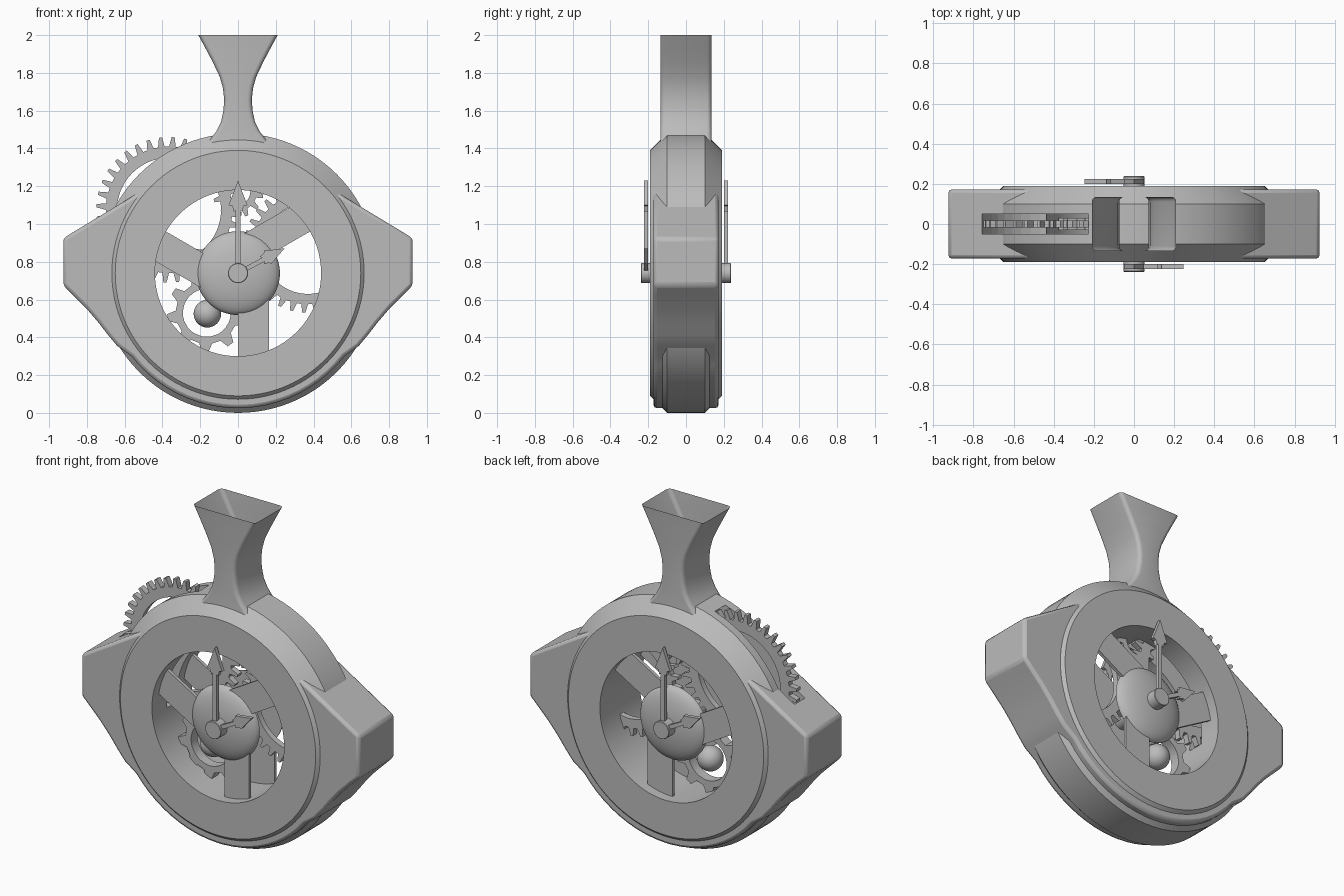
import bpy, bmesh
from math import sin, cos, pi, radians
from mathutils import Matrix, Vector

if "Cube" in bpy.data.objects:
    bpy.data.objects.remove(bpy.data.objects["Cube"])

CZ = 0.74          # height of the dial centre
GREY = (0.5, 0.5, 0.5, 1)
mat = bpy.data.materials.new("plain grey")
mat.use_nodes = True
mat.diffuse_color = GREY
mat.node_tree.nodes["Principled BSDF"].inputs["Base Color"].default_value = GREY


def finish(name, bm, smooth=True, fix=True):
    if fix:
        bmesh.ops.recalc_face_normals(bm, faces=bm.faces)
    mesh = bpy.data.meshes.new(name)
    bm.to_mesh(mesh)
    bm.free()
    mesh.materials.append(mat)
    ob = bpy.data.objects.new(name, mesh)
    bpy.context.collection.objects.link(ob)
    if smooth:
        bpy.ops.object.select_all(action='DESELECT')
        ob.select_set(True)
        bpy.context.view_layer.objects.active = ob
        bpy.ops.object.shade_smooth_by_angle(angle=radians(30))
    return ob


def polar(r, a, cx=0, cz=0):
    return cx + r * cos(a), cz + r * sin(a)


def loft(bm, loops, closed=False):
    """Skin quads between equal loops of points."""
    rows = [[bm.verts.new(p) for p in loop] for loop in loops]
    n = len(rows[0])
    pairs = list(zip(rows, rows[1:])) + ([(rows[-1], rows[0])] if closed else [])
    for a, b in pairs:
        for i in range(n):
            j = (i + 1) % n
            bm.faces.new((a[i], a[j], b[j], b[i]))
    return rows


def lathe(name, profile, steps=96, closed=True):
    """Revolve (radius, y) points about the dial axis."""
    bm = bmesh.new()
    rows = loft(bm, [[(polar(r, 2 * pi * i / steps)[0], y, polar(r, 2 * pi * i / steps, 0, CZ)[1])
                      for i in range(steps)] for r, y in profile], closed)
    if not closed:
        bm.faces.new(rows[0])
        bm.faces.new(rows[-1])
    return finish(name, bm)


def prism(name, pts, y0, y1, smooth=False):
    """Extrude an outline in x and z from y0 to y1."""
    bm = bmesh.new()
    rows = loft(bm, [[(x, y, z) for x, z in pts] for y in (y0, y1)])
    for row in rows:
        bm.faces.new(row)
    return finish(name, bm, smooth)


def gear(name, cx, cz, root, tip, hole, teeth, half=0.018):
    step = 2 * pi / teeth
    shape = [(root, 0), (root, 0.4), (tip, 0.55), (tip, 0.8)]
    outer = [(r, (i + f) * step) for i in range(teeth) for r, f in shape]
    bm = bmesh.new()
    def ring(y, r0=None):
        return [(x, y, z) for x, z in (polar(r0 or r, a, cx, cz) for r, a in outer)]
    loft(bm, [ring(-half), ring(half), ring(half, hole), ring(-half, hole)], closed=True)
    return finish(name, bm)


# Case ring with chamfered rims
case = lathe("case_ring", [(0.44, -0.19), (0.65, -0.19), (0.66, -0.18), (0.74, -0.1),
                           (0.74, 0.1), (0.66, 0.18), (0.65, 0.19), (0.44, 0.19)])

# Side lugs joined by a cradle under the ring
side = [(0.52, 1.17), (0.925, 0.925), (0.925, 0.675), (0.87, 0.62), (0.80, 0.55),
        (0.74, 0.48), (0.69, 0.415), (0.64, 0.355)]
arc = [polar(0.715, radians(a), 0, CZ) for a in range(-38, -89, -5)]
half = side + arc
outline = half + [(0, CZ - 0.715)] + [(-x, z) for x, z in reversed(half)]
inner = [polar(0.58, radians(a), 0, CZ) for a in range(-219, 40, 6)]
cradle = prism("side_lugs_and_cradle", outline + inner, -0.172, 0.172, smooth=True)
bevel = cradle.modifiers.new("soft edges", 'BEVEL')
bevel.width = 0.018
bevel.segments = 2
bevel.limit_method = 'ANGLE'
bevel.angle_limit = radians(40)

# Slot for the protruding gear
GX, GZ = -0.365, 1.075
cutter = prism("slot_cutter", [polar(0.395, 2 * pi * i / 48, GX, GZ) for i in range(48)], -0.05, 0.05)
cutter.hide_render = True
cutter.hide_viewport = True
for ob in (case, cradle):
    cut = ob.modifiers.new("slot", 'BOOLEAN')
    cut.operation = 'DIFFERENCE'
    cut.solver = 'EXACT'
    cut.object = cutter

# Flared open neck with rounded corners
bm = bmesh.new()
loops = []
for z, w in [(1.42, 0.17), (1.455, 0.142), (1.49, 0.115), (1.54, 0.09), (1.6, 0.077), (1.66, 0.073),
             (1.72, 0.08), (1.78, 0.097), (1.86, 0.135), (1.93, 0.172), (2.0, 0.21)]:
    loop = []
    for k, (sx, sy) in enumerate([(1, 1), (-1, 1), (-1, -1), (1, -1)]):
        for s in range(5):
            dx, dy = polar(0.025, (k + s / 4) * pi / 2)
            loop.append((sx * (w - 0.025) + dx, sy * 0.11 + dy, z))
    loops.append(loop)
loft(bm, loops)
finish("flared_neck", bm)

# Gear train
gear("protruding_gear", GX, GZ, 0.335, 0.385, 0.275, 36)
gear("right_gear", 0.37, 0.87, 0.295, 0.34, 0.24, 32)
gear("top_gear", 0.0, 1.17, 0.1, 0.135, 0.065, 12)
gear("balance_gear", -0.165, 0.53, 0.165, 0.21, 0.127, 9, 0.03)

# Balance ball
bm = bmesh.new()
bmesh.ops.create_uvsphere(bm, u_segments=32, v_segments=16, radius=0.073,
                          matrix=Matrix.Translation((-0.162, 0, 0.525)))
finish("balance_ball", bm)

# Both faces: domed hub, three spokes and hands, the back turned half round
for face, s in (("front", -1), ("back", 1)):
    dome = [(0.222 * cos(t), s * (0.11 + 0.07 * sin(t))) for t in [i * pi / 20 for i in range(10)]]
    lathe(face + "_hub_dome", dome, 64, closed=False)
    for k in range(3):
        turn = Matrix.Rotation(k * 2 * pi / 3, 2)
        pts = [turn @ Vector(p) for p in [(0, -0.1), (0.165, -0.1), (0.165, -0.46), (0, -0.46)]]
        prism(f"{face}_spoke_{k + 1}", [(x, z + CZ) for x, z in pts], s * 0.11, s * 0.13)
    for hand, length, deg, wide in (("minute", 0.49, 0, 0.05), ("hour", 0.28, -62, 0.04)):
        head = length - wide * 2.7
        right = [(0.012, 0), (0.012, head - 0.02), (0.022, head - 0.03), (0.03, head),
                 (wide, head + 0.005), (0.015, length - 0.04)]
        shape = right + [(0, length)] + [(-x, z) for x, z in reversed(right)]
        turn = Matrix.Rotation(radians(deg), 2)
        pts = [turn @ Vector(p) for p in shape]
        prism(f"{face}_{hand}_hand", [(-s * x, z + CZ) for x, z in pts], s * 0.2, s * 0.223)

# Axle through the dial
lathe("axle", [(0.05, -0.238), (0.053, -0.235), (0.053, 0.235), (0.05, 0.238)], 32, closed=False)
